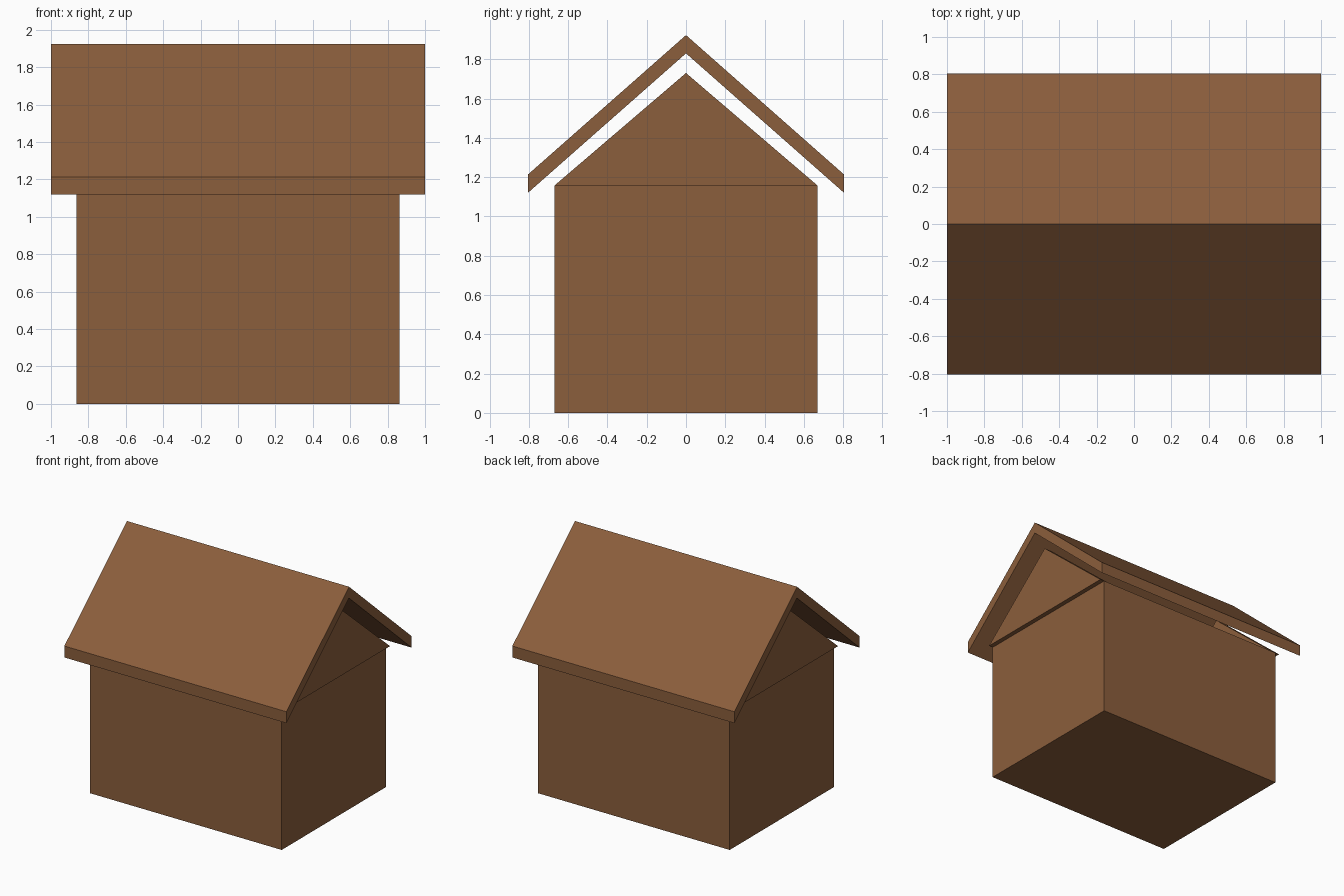
import bpy

if "Cube" in bpy.data.objects:
    bpy.data.objects.remove(bpy.data.objects["Cube"])

brown = bpy.data.materials.new("brown wood")
brown.diffuse_color = (0.258, 0.112, 0.045, 1)
brown.use_nodes = True
brown.node_tree.nodes["Principled BSDF"].inputs["Base Color"].default_value = brown.diffuse_color


def extrude_x(name, profile, x0, x1):
    """Solid made by sweeping a (y, z) outline from x0 to x1."""
    n = len(profile)
    verts = [(x, y, z) for x in (x0, x1) for y, z in profile]
    faces = [tuple(reversed(range(n))), tuple(range(n, 2 * n))]
    faces += [(i, (i + 1) % n, n + (i + 1) % n, n + i) for i in range(n)]
    mesh = bpy.data.meshes.new(name)
    mesh.from_pydata(verts, [], faces)
    mesh.materials.append(brown)
    obj = bpy.data.objects.new(name, mesh)
    bpy.context.collection.objects.link(obj)
    return obj


HALF_Y, WALL_TOP = 0.67, 1.157

# Box-shaped house body
extrude_x("house_body", [(-HALF_Y, 0), (HALF_Y, 0), (HALF_Y, WALL_TOP), (-HALF_Y, WALL_TOP)], -0.863, 0.863)

# Thin triangular gable plates, standing slightly proud of each end wall
gable = [(-HALF_Y, WALL_TOP), (HALF_Y, WALL_TOP), (0, 1.73)]
extrude_x("gable_right", gable, 0.83, 0.90)
extrude_x("gable_left", gable, -0.90, -0.83)

# Overhanging roof: one slab per slope, meeting at the ridge
extrude_x("roof_front", [(-0.805, 1.12), (0, 1.83), (0, 1.923), (-0.805, 1.213)], -1, 1)
extrude_x("roof_back", [(0, 1.83), (0.805, 1.12), (0.805, 1.213), (0, 1.923)], -1, 1)
